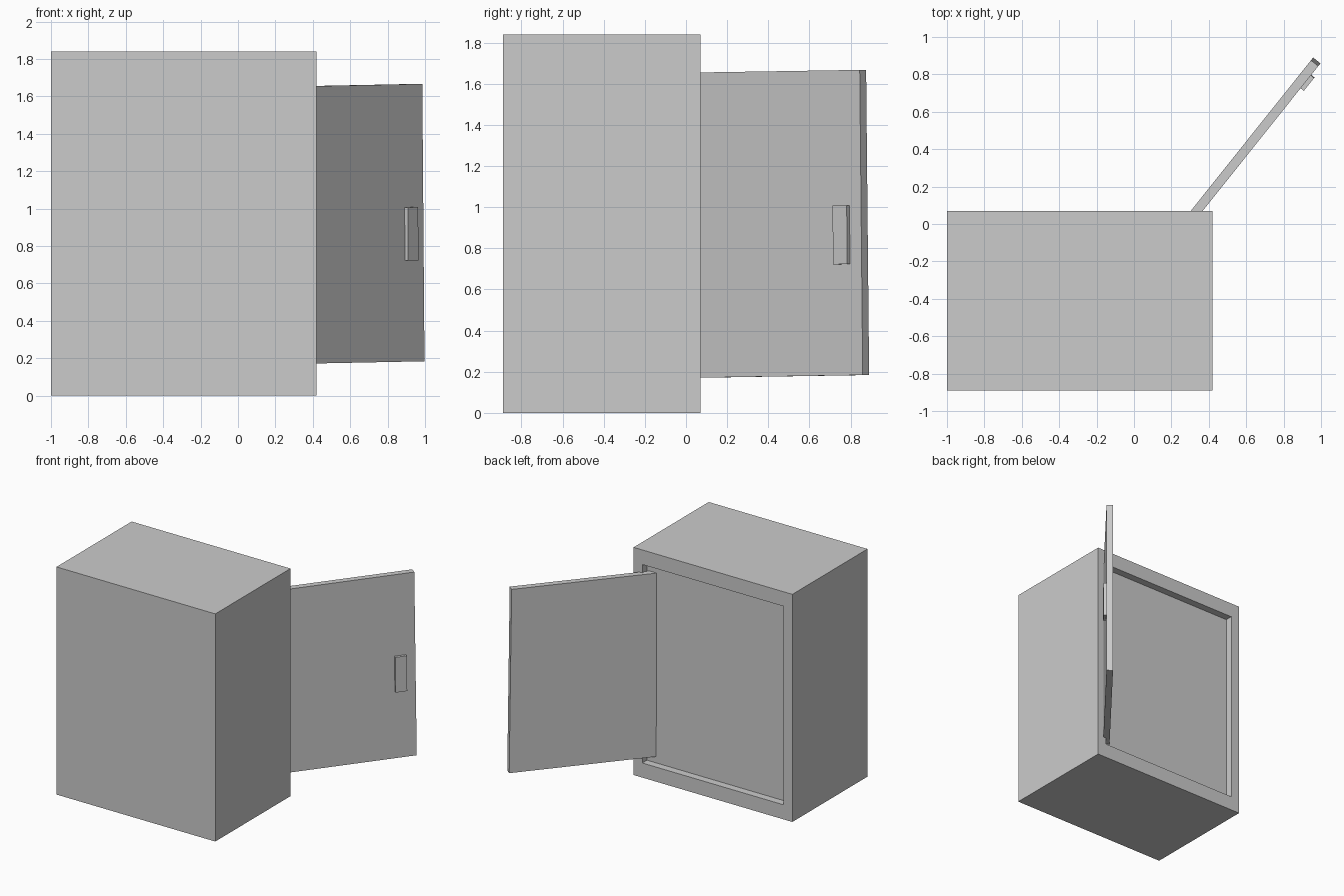
import bpy
import bmesh
from math import radians
from mathutils import Matrix, Vector

default = bpy.data.objects.get("Cube")
if default:
    bpy.data.objects.remove(default, do_unlink=True)

# Single plain grey
grey = bpy.data.materials.new("plain grey")
grey.use_nodes = True
colour = (0.6, 0.6, 0.6, 1)
grey.diffuse_color = colour
grey.node_tree.nodes["Principled BSDF"].inputs["Base Color"].default_value = colour


def box_mesh(low, high):
    low, high = Vector(low), Vector(high)
    bm = bmesh.new()
    place = Matrix.Translation((low + high) / 2) @ Matrix.Diagonal((*(high - low), 1))
    bmesh.ops.create_cube(bm, size=1, matrix=place)
    return bm


def finish(bm, name, matrix=Matrix()):
    bm.normal_update()
    mesh = bpy.data.meshes.new(name)
    bm.to_mesh(mesh)
    bm.free()
    mesh.materials.append(grey)
    obj = bpy.data.objects.new(name, mesh)
    obj.matrix_world = matrix
    bpy.context.collection.objects.link(obj)
    return obj


# Cabinet body with a shallow recess sunk into its open side
body = box_mesh((-1, -0.89, 0), (0.42, 0.07, 1.84))
body.normal_update()
opening = max(body.faces, key=lambda f: f.normal.y)
bmesh.ops.inset_region(body, faces=[opening], thickness=0.11)
middle = opening.calc_center_median()
for v in opening.verts:
    v.co.z += -0.04 if v.co.z > middle.z else 0.04
floor = bmesh.ops.extrude_discrete_faces(body, faces=[opening])["faces"][0]
bmesh.ops.translate(body, verts=floor.verts, vec=(0, -0.06, 0))
finish(body, "cabinet_body")

# Door swung open and sagging slightly; its origin is the free lower corner,
# local x runs along the door and local -y is the inner side
hinge = (Matrix.Translation((0.958, 0.89, 0.184))
         @ Matrix.Rotation(radians(51.4), 4, "Z")
         @ Matrix.Rotation(radians(-0.72), 4, "Y"))
finish(box_mesh((-1.12, -0.05, 0), (0, 0, 1.483)), "door", hinge)
finish(box_mesh((-0.16, -0.072, 0.54), (-0.072, -0.05, 0.825)), "door_handle", hinge)
